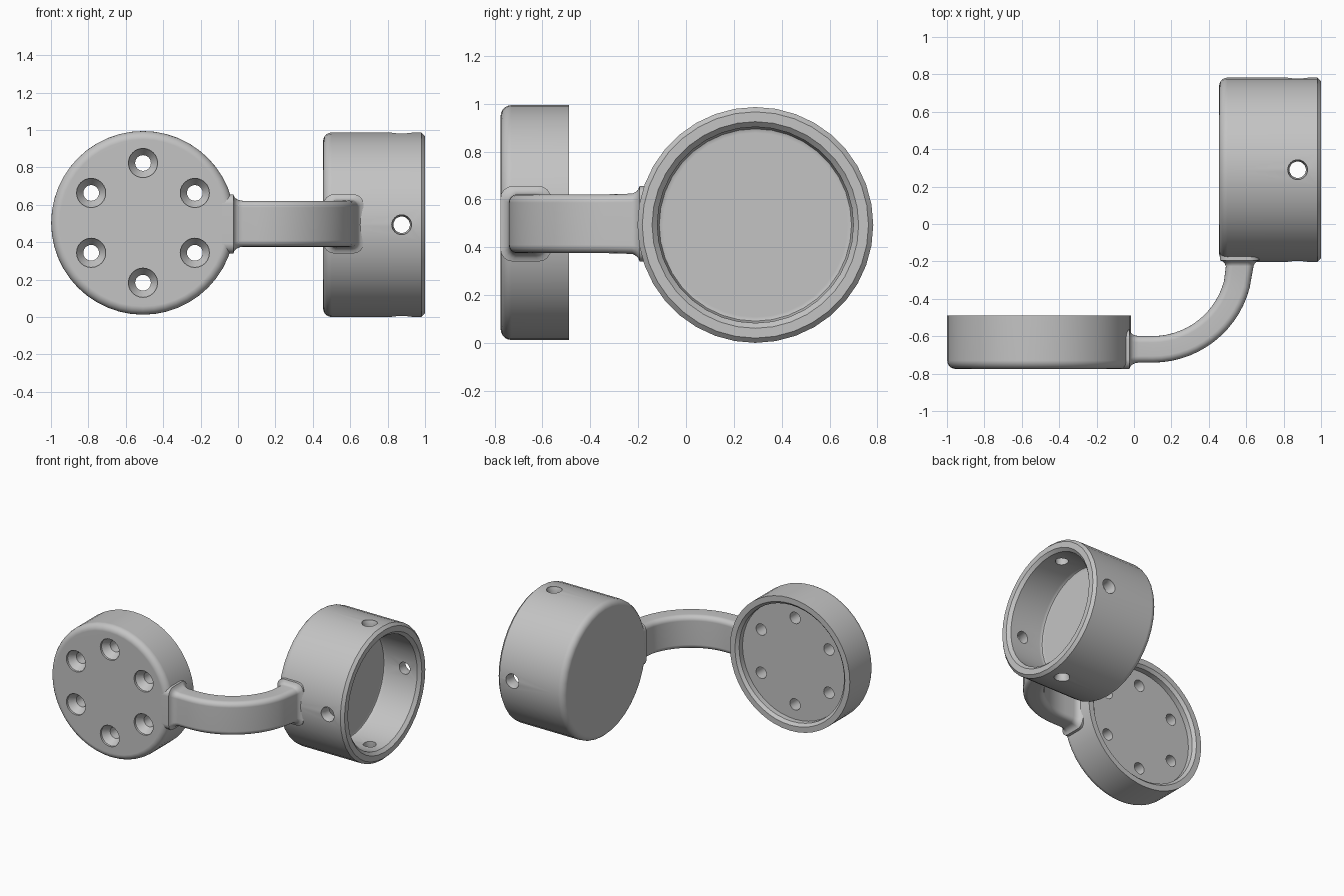
import bpy, bmesh
from math import pi, sin, cos, radians
from mathutils import Matrix, Vector

cube = bpy.data.objects.get("Cube")
if cube:
    bpy.data.objects.remove(cube, do_unlink=True)

grey = bpy.data.materials.new("plain grey")
grey.use_nodes = True
grey.diffuse_color = (0.55, 0.55, 0.55, 1)
grey.node_tree.nodes["Principled BSDF"].inputs["Base Color"].default_value = grey.diffuse_color


def skin(name, rings, matrix=Matrix()):
    """Join closed rings of points into a capped solid."""
    bm = bmesh.new()
    loops = [[bm.verts.new(p) for p in ring] for ring in rings]
    n = len(loops[0])
    for a, b in zip(loops, loops[1:]):
        for i in range(n):
            j = (i + 1) % n
            bm.faces.new((a[i], a[j], b[j], b[i]))
    bm.faces.new(loops[0])
    bm.faces.new(loops[-1])
    bm.transform(matrix)
    bmesh.ops.recalc_face_normals(bm, faces=bm.faces)
    mesh = bpy.data.meshes.new(name)
    bm.to_mesh(mesh)
    bm.free()
    mesh.materials.append(grey)
    obj = bpy.data.objects.new(name, mesh)
    bpy.context.collection.objects.link(obj)
    return obj


def lathe(name, profile, matrix, sides):
    """Turn (radius, height) points about the local z axis."""
    turn = [2 * pi * i / sides for i in range(sides)]
    return skin(name, [[(r * cos(t), r * sin(t), h) for t in turn] for r, h in profile], matrix)


def fillet(r, size, h=0, steps=5):
    """Rounded outer edge of a turned part, rising from height h."""
    arc = [pi / 2 * i / steps for i in range(steps + 1)]
    return [(r - size + size * sin(a), h + size - size * cos(a)) for a in arc]


def select(obj):
    bpy.ops.object.select_all(action='DESELECT')
    obj.select_set(True)
    bpy.context.view_layer.objects.active = obj


def cut(obj, cutters):
    for cutter in cutters:
        mod = obj.modifiers.new("hole", 'BOOLEAN')
        mod.operation = 'DIFFERENCE'
        mod.solver = 'EXACT'
        mod.object = cutter
        select(obj)
        bpy.ops.object.modifier_apply(modifier=mod.name)
        bpy.data.objects.remove(cutter, do_unlink=True)


def finish(obj):
    select(obj)
    bpy.ops.object.shade_smooth_by_angle(angle=radians(32))
    mod = obj.modifiers.new("even normals", 'WEIGHTED_NORMAL')
    mod.keep_sharp = True


# Mounting disc: rounded front, shallow recess at the back
disc_at = Matrix.Translation((-0.508, -0.775, 0.503)) @ Matrix.Rotation(-pi / 2, 4, 'X')
disc = lathe("mounting_disc",
             fillet(0.491, 0.045) + [(0.491, 0.285), (0.45, 0.285), (0.43, 0.265), (0.43, 0.225)],
             disc_at, 48)

# Six countersunk screw holes through the disc
holes = []
for k in range(6):
    a = radians(30 + 60 * k)
    at = disc_at @ Matrix.Translation((0.32 * cos(a), 0.32 * sin(a), 0))
    holes.append(lathe("screw_hole_cutter",
                       [(0.078, -0.05), (0.078, 0.015), (0.042, 0.065), (0.042, 0.4)], at, 24))
cut(disc, holes)
finish(disc)

# Socket cup: rounded closed end, chamfered open rim, filleted floor
cup_at = Matrix.Translation((0.455, 0.29, 0.493)) @ Matrix.Rotation(pi / 2, 4, 'Y')
cup = lathe("socket_cup",
            fillet(0.493, 0.045) + [(0.493, 0.525), (0.473, 0.545), (0.432, 0.545), (0.41, 0.523),
                                    (0.41, 0.275), (0.402, 0.256), (0.385, 0.25)],
            cup_at, 36)

# Four radial set-screw holes near the rim
holes = []
for k in range(4):
    at = (Matrix.Translation((0.875, 0.29, 0.493)) @ Matrix.Rotation(k * pi / 2, 4, 'X'))
    holes.append(lathe("set_screw_cutter",
                       [(0.044, 0.3), (0.044, 0.46), (0.053, 0.48), (0.053, 0.6)], at, 24))
cut(cup, holes)
finish(cup)


def section(at, side, grow, corner=0.035, steps=4):
    """Rounded rectangle across the arm, widened by grow."""
    w, h, c = 0.071 + grow, 0.123 + grow, corner + grow * 0.5
    pts = []
    for q, (sx, sz) in enumerate([(1, 1), (-1, 1), (-1, -1), (1, -1)]):
        for i in range(steps + 1):
            a = pi / 2 * (q + i / steps)
            pts.append(at + side * (sx * (w - c) + c * cos(a))
                       + Vector((0, 0, sz * (h - c) + c * sin(a))))
    return pts


# Curved arm, flaring where it meets the disc and the cup
flare = [(-0.06, 0.035), (0, 0.035), (0.006, 0.02), (0.018, 0.009), (0.032, 0.003), (0.05, 0)]
zc, radius, bend = 0.498, 0.465, Vector((0.1, -0.205, 0))
rings = [section(Vector((-0.025 + d, bend.y - radius, zc)), Vector((0, -1, 0)), g) for d, g in flare]
for i in range(17):
    a = radians(86) * i / 16
    side = Vector((sin(a), -cos(a), 0))
    rings.append(section(bend + side * radius + Vector((0, 0, zc)), side, 0))
for d, g in reversed(flare[:-1]):
    rings.append(section(Vector((bend.x + radius, -0.194 - d, zc)), Vector((1, 0, 0)), g))
# Keep only rings that advance along the arm near the cup
arm_rings = rings[:len(flare) + 15] + rings[len(flare) + 17:]
arm = skin("curved_arm", arm_rings)
finish(arm)
